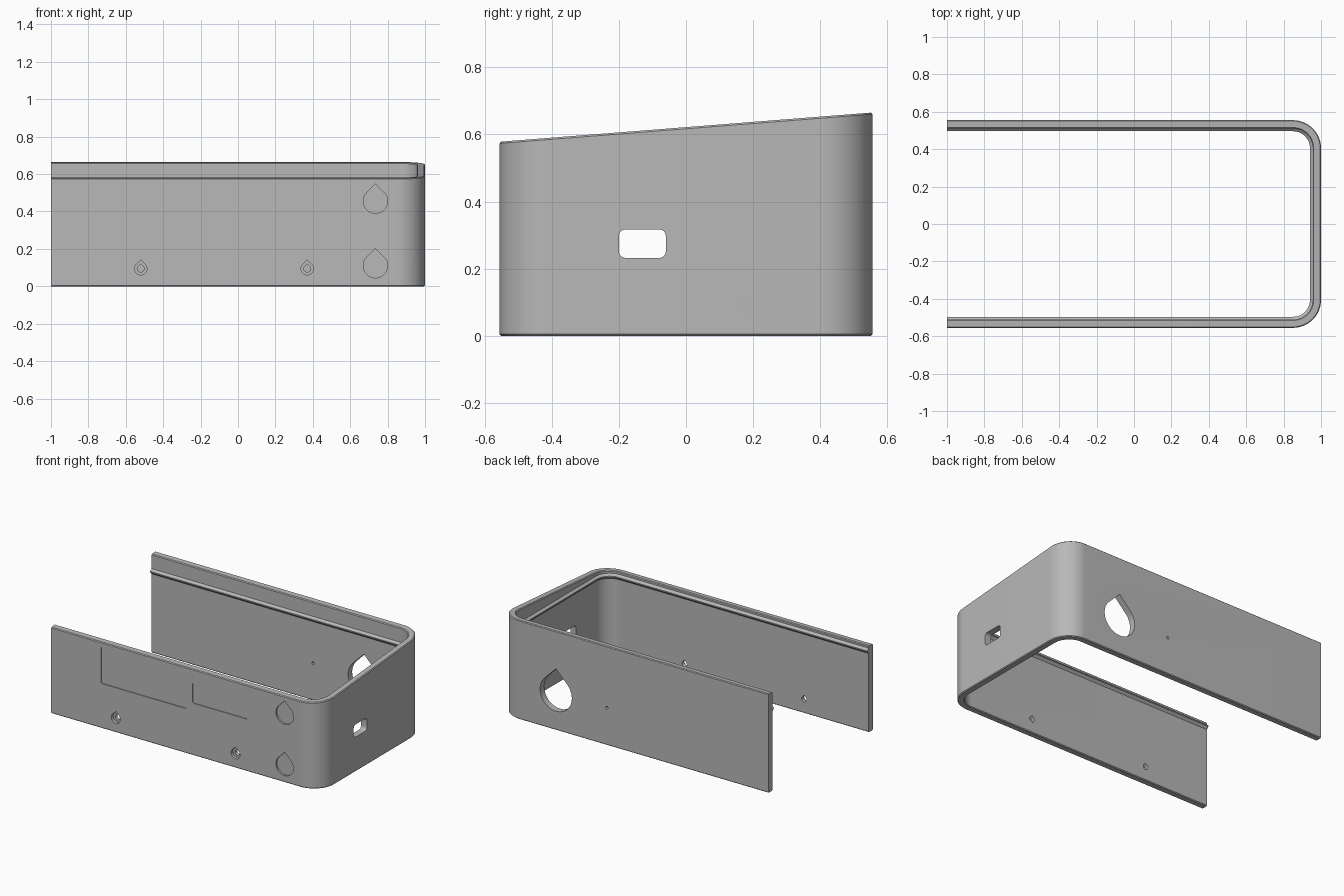
import bpy, bmesh
from math import sin, cos, pi, radians

cube = bpy.data.objects.get("Cube")
if cube:
    bpy.data.objects.remove(cube, do_unlink=True)

HALF_X, HALF_Y, RADIUS = 1.0, 0.555, 0.15
WALL, RIDGE, CHAMFER = 0.044, 0.015, 0.005

grey = bpy.data.materials.new("plain grey")
grey.use_nodes = True
grey.diffuse_color = (0.48, 0.48, 0.48, 1)
grey.node_tree.nodes["Principled BSDF"].inputs["Base Color"].default_value = (0.48, 0.48, 0.48, 1)


def make_object(name, bm):
    bmesh.ops.recalc_face_normals(bm, faces=bm.faces[:])
    mesh = bpy.data.meshes.new(name)
    bm.to_mesh(mesh)
    bm.free()
    obj = bpy.data.objects.new(name, mesh)
    bpy.context.collection.objects.link(obj)
    mesh.materials.append(grey)
    return obj


def rim_height(y):
    """Sloping top edge, higher at the back."""
    return 0.6215 + 0.0784 * y


def u_path(steps=24):
    """Outer plan outline as (point, outward normal) pairs, open on -x."""
    path = [(-HALF_X, -HALF_Y, 0, -1)]
    for side, start in ((-1, -pi / 2), (1, 0)):
        for i in range(steps + 1):
            a = start + i / steps * pi / 2
            path.append((HALF_X - RADIUS + RADIUS * cos(a),
                         side * (HALF_Y - RADIUS) + RADIUS * sin(a), cos(a), sin(a)))
    path.append((-HALF_X, HALF_Y, 0, 1))
    return path


# Wall section: inset from the outside, height, measured from the rim or not
section = [
    (CHAMFER, 0, False), (0, CHAMFER, False),
    (0, -CHAMFER, True), (CHAMFER, 0, True),
    (WALL - CHAMFER, 0, True), (WALL, -CHAMFER, True),
    (WALL, 0.565, False), (WALL + RIDGE, 0.552, False),
    (WALL + RIDGE, 0.545, False), (WALL, 0.53, False),
    (WALL, CHAMFER, False), (WALL - CHAMFER, 0, False),
]

# Sweep the section round the outline
bm = bmesh.new()
rings = []
for x, y, nx, ny in u_path():
    ring = []
    for inset, z, from_rim in section:
        px, py = x - nx * inset, y - ny * inset
        ring.append(bm.verts.new((px, py, z + rim_height(py) if from_rim else z)))
    rings.append(ring)
count = len(section)
for a, b in zip(rings, rings[1:]):
    for i in range(count):
        j = (i + 1) % count
        bm.faces.new((a[i], a[j], b[j], b[i]))
bm.faces.new(rings[0])
bm.faces.new(rings[-1])
shell = make_object("enclosure_wall", bm)


def teardrop(u, z, r, steps=32):
    """Circle with a pointed 45 degree top."""
    pts = [(u, z + r * 2 ** 0.5)]
    for i in range(steps + 1):
        a = radians(135 + 270 * i / steps)
        pts.append((u + r * cos(a), z + r * sin(a)))
    return pts


def rounded_rect(u0, u1, z0, z1, r, steps=6):
    pts = []
    corners = ((u1 - r, z1 - r), (u0 + r, z1 - r), (u0 + r, z0 + r), (u1 - r, z0 + r))
    for k, (u, z) in enumerate(corners):
        for i in range(steps + 1):
            a = (k + i / steps) * pi / 2
            pts.append((u + r * cos(a), z + r * sin(a)))
    return pts


def cut(name, outline, start, end, axis="y"):
    """Cut a prism with the given outline out of the wall."""
    bm = bmesh.new()
    loops = []
    for d in (start, end):
        loops.append([bm.verts.new((u, d, z) if axis == "y" else (d, u, z)) for u, z in outline])
        bm.faces.new(loops[-1])
    n = len(outline)
    for i in range(n):
        j = (i + 1) % n
        bm.faces.new((loops[0][i], loops[0][j], loops[1][j], loops[1][i]))
    cutter = make_object(name, bm)
    cutter.hide_render = True
    mod = shell.modifiers.new(name, "BOOLEAN")
    mod.operation, mod.solver, mod.object = "DIFFERENCE", "EXACT", cutter
    bpy.context.view_layer.objects.active = shell
    bpy.ops.object.modifier_apply(modifier=mod.name)
    bpy.data.objects.remove(cutter, do_unlink=True)


FRONT, OUT = -HALF_Y, -HALF_Y - 0.1

# Shallow front label panels
cut("large_panel", rounded_rect(-0.63, 0.01, 0.30, 0.55, 0.015), OUT, FRONT + 0.005)
cut("small_panel", rounded_rect(0.05, 0.47, 0.35, 0.49, 0.015), OUT, FRONT + 0.005)

# Shallow teardrop pockets on the front
for z in (0.455, 0.11):
    cut("teardrop_pocket", teardrop(0.735, z, 0.065), OUT, FRONT + 0.012)

# Countersunk screw holes on the front
for x in (-0.52, 0.37):
    cut("screw_head", teardrop(x, 0.094, 0.033), OUT, FRONT + 0.02)
    cut("screw_hole", teardrop(x, 0.094, 0.018), OUT, FRONT + 0.1)

# Cable port in the end wall
cut("side_port", rounded_rect(-0.2, -0.06, 0.232, 0.317, 0.02), 0.9, 1.1, axis="x")

# Large cable hole and pin hole in the back
cut("back_cable_hole", teardrop(0.578, 0.245, 0.118), HALF_Y - 0.1, HALF_Y + 0.1)
cut("back_pin_hole", teardrop(0.2, 0.25, 0.009), HALF_Y - 0.1, HALF_Y + 0.1)

# Smooth corners, sharp edges
bpy.ops.object.select_all(action="DESELECT")
shell.select_set(True)
bpy.context.view_layer.objects.active = shell
bpy.ops.object.shade_smooth_by_angle(angle=radians(25))
